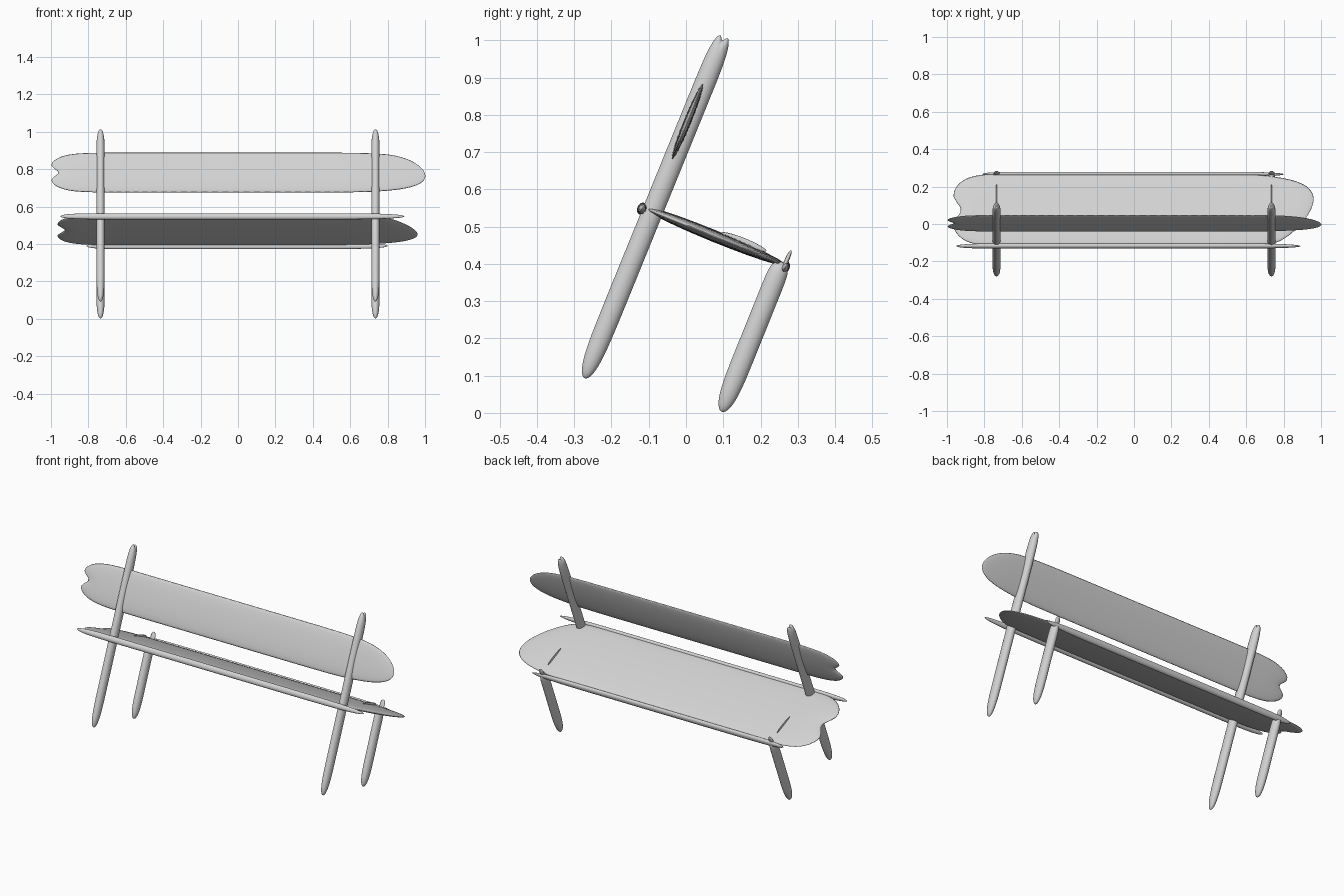
import bpy, bmesh, math
from mathutils import Vector

cube = bpy.data.objects.get("Cube")
if cube:
    bpy.data.objects.remove(cube, do_unlink=True)

grey = bpy.data.materials.new("light_grey")
grey.use_nodes = True
colour = (0.65, 0.65, 0.65, 1)
grey.diffuse_color = colour
grey.node_tree.nodes["Principled BSDF"].inputs["Base Color"].default_value = colour


def board(name, tail, nose, across, width, thick, tail_pow=14, nose_pow=8,
          notch=0.0, spread=0.03, skew=0.0, rings=56, sides=24):
    """Loft a surfboard from tail to nose; 'across' is its width direction."""
    tail, nose = Vector(tail), Vector(nose)
    along = (nose - tail).normalized()
    across = Vector(across).normalized()
    face = along.cross(across)
    mid, half = (tail + nose) / 2, (nose - tail).length / 2
    bm = bmesh.new()
    loops = []
    for i in range(rings):
        s = math.sin((math.pi / 2 - 0.03) * (2 * i / (rings - 1) - 1))
        scale = math.sqrt(1 - abs(s) ** (nose_pow if s > 0 else tail_pow))
        tail_w = max(0, (-s - 0.85) / 0.15)
        nose_w = max(0, (s - 0.8) / 0.2)
        loop = []
        for j in range(sides):
            a = 2 * math.pi * j / sides
            v = width / 2 * scale * math.cos(a)
            w = thick / 2 * scale * math.sin(a)
            # forked tail and leaning nose
            u = s * half + notch * tail_w * math.exp(-(v / spread) ** 2) - skew * v * nose_w
            loop.append(bm.verts.new(mid + along * u + across * v + face * w))
        loops.append(loop)
    for a, b in zip(loops, loops[1:]):
        for j in range(sides):
            k = (j + 1) % sides
            bm.faces.new((a[j], a[k], b[k], b[j]))
    bm.faces.new(loops[0])
    bm.faces.new(loops[-1])
    bmesh.ops.recalc_face_normals(bm, faces=bm.faces)
    mesh = bpy.data.meshes.new(name)
    bm.to_mesh(mesh)
    bm.free()
    mesh.materials.append(grey)
    for p in mesh.polygons:
        p.use_smooth = True
    obj = bpy.data.objects.new(name, mesh)
    bpy.context.collection.objects.link(obj)
    return obj


# Shared lean of the whole bench
lean = math.radians(22.2)
up = Vector((0, math.sin(lean), math.cos(lean)))
deep = Vector((0, math.cos(lean), -math.sin(lean)))

# Backrest and seat boards
board("backrest", (-1.015, 0.004, 0.782), (0.998, 0.004, 0.782), up, 0.23, 0.022,
      notch=0.055, spread=0.03, skew=0.4)
board("seat", (-0.985, 0.075, 0.475), (0.945, 0.075, 0.475), deep, 0.42, 0.032,
      notch=0.06, spread=0.06, skew=-0.45)

# Slim rails along the rear and front seat edges
board("rear_rail", (-0.95, -0.118, 0.548), (0.89, -0.118, 0.548), up, 0.034, 0.026)
board("front_rail", (-0.81, 0.266, 0.39), (0.8, 0.266, 0.39), up, 0.036, 0.024)

# Long posts, short legs and the blades on the seat, one set per side
for side, x in (("right", -0.735), ("left", 0.735)):
    board("post_" + side, (x, 0.105, 1.018), (x, -0.272, 0.093), deep, 0.056, 0.044,
          nose_pow=10, notch=0.02, spread=0.008)
    board("leg_" + side, (x, 0.258, 0.405), (x, 0.096, 0.003), deep, 0.056, 0.044,
          nose_pow=5)
    top = Vector((x, 0.15, 0.445)) + up * 0.015
    board("seat_blade_" + side, top - deep * 0.065, top + deep * 0.065, up, 0.02, 0.006,
          tail_pow=2, nose_pow=2, rings=16, sides=8)
    board("edge_fin_" + side, (x, 0.262, 0.39), (x, 0.282, 0.436), deep, 0.012, 0.03,
          nose_pow=2, rings=16, sides=8)
